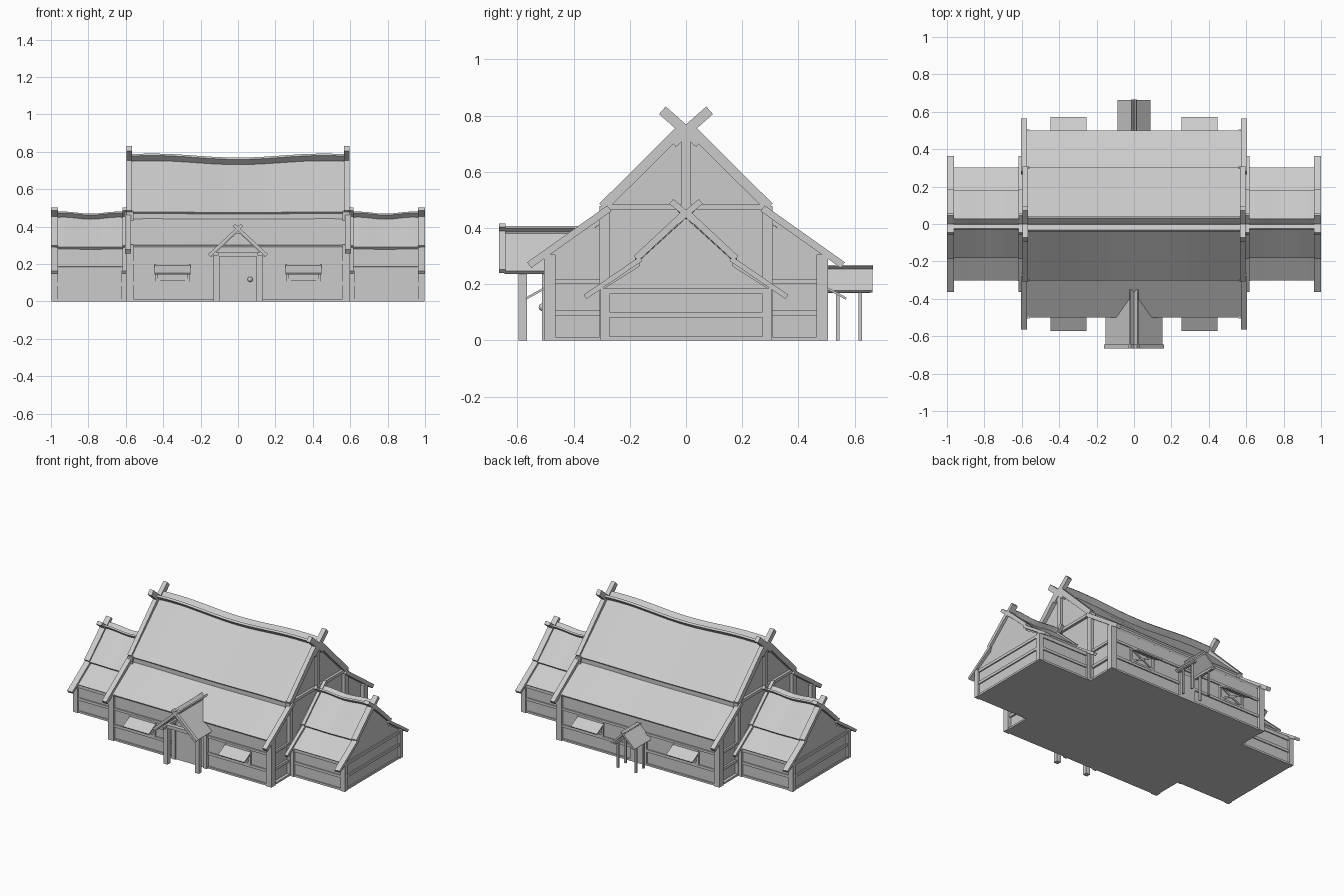
import bpy, bmesh
from math import cos, pi, hypot

if "Cube" in bpy.data.objects:
    bpy.data.objects.remove(bpy.data.objects["Cube"])


def extrude(name, prof, lo, hi, axis='x', n=1, sag=None):
    """Extrude a closed 2D profile (horizontal, z) along x or y; sag gives a droop per profile point."""
    bm = bmesh.new()
    rings = []
    for i in range(n + 1):
        t = lo + (hi - lo) * i / n
        u = 2 * i / n - 1
        droop = (cos(1.25 * pi * u) + 0.7) / 1.7
        ring = []
        for k, (h, z) in enumerate(prof):
            if sag:
                z -= sag[k] * droop
            ring.append(bm.verts.new((t, h, z) if axis == 'x' else (h, t, z)))
        rings.append(ring)
    m = len(prof)
    for r, s in zip(rings, rings[1:]):
        for k in range(m):
            bm.faces.new((r[k], r[(k + 1) % m], s[(k + 1) % m], s[k]))
    bm.faces.new(rings[0])
    bm.faces.new(rings[-1])
    bmesh.ops.recalc_face_normals(bm, faces=bm.faces)
    me = bpy.data.meshes.new(name)
    bm.to_mesh(me)
    bm.free()
    ob = bpy.data.objects.new(name, me)
    bpy.context.collection.objects.link(ob)
    return ob


def slab(name, a, b, t, lo, hi, axis='x', n=1, sag=(0, 0)):
    """Plank whose top edge runs a -> b, thickness t downward."""
    dx, dz = b[0] - a[0], b[1] - a[1]
    l = hypot(dx, dz)
    nx, nz = dz / l * t, -dx / l * t
    if nz > 0:
        nx, nz = -nx, -nz
    prof = [a, b, (b[0] + nx, b[1] + nz), (a[0] + nx, a[1] + nz)]
    return extrude(name, prof, lo, hi, axis, n, (sag[0], sag[1], sag[1], sag[0]))


def box(name, x0, x1, y0, y1, z0, z1):
    return extrude(name, [(y0, z0), (y1, z0), (y1, z1), (y0, z1)], x0, x1)


def span(s, a, b):
    return sorted((s * a, s * b))


# main hall body and base
half = [(0.49, 0), (0.49, 0.295), (0.28, 0.43), (0.28, 0.47), (0, 0.732)]
extrude("hall_body", half + [(-y, z) for y, z in half[-2::-1]], -0.575, 0.575)
box("hall_base", -0.595, 0.595, -0.5, 0.5, 0, 0.012)

for s in (-1, 1):
    # sagging two-tier roof and V-shaped ridge boards
    slab("hall_upper_roof", (0, 0.762), (s * 0.302, 0.478), 0.022, -0.572, 0.572, n=16, sag=(0.018, 0.003))
    slab("hall_lower_roof", (s * 0.27, 0.458), (s * 0.5, 0.302), 0.016, -0.572, 0.572, n=16, sag=(0.003, 0))
    slab("hall_ridge_board", (0, 0.755), (s * 0.032, 0.787), 0.014, -0.572, 0.572, n=16, sag=(0.018, 0.018))
    box("hall_purlin", -0.57, 0.57, *span(s, 0.27, 0.294), 0.44, 0.475)
    # long wall beams
    for z0, z1 in ((0.2, 0.216), (0.088, 0.106)):
        box("hall_wall_beam", -0.58, 0.58, *span(s, 0.48, 0.498), z0, z1)
    for e in (-1, 1):
        # gable boards with crossed tips
        x = span(e, 0.568, 0.597)
        slab("hall_gable_board", (s * 0.02, 0.773), (s * 0.308, 0.487), 0.035, *x)
        slab("hall_crossed_tip", (-s * 0.072, 0.832), (s * 0.06, 0.715), 0.036, *x)
        slab("hall_eave_board", (s * 0.28, 0.48), (s * 0.565, 0.278), 0.025, *span(e, 0.572, 0.604))
        # corner and gable posts
        box("hall_corner_post", *span(e, 0.56, 0.6), *span(s, 0.465, 0.506), 0, 0.305)
        box("hall_gable_post", *span(e, 0.56, 0.595), *span(s, 0.272, 0.307), 0, 0.478)

for e in (-1, 1):
    # gable end framing
    box("hall_king_post", *span(e, 0.56, 0.592), -0.016, 0.016, 0.46, 0.755)
    box("hall_tie_beam", *span(e, 0.56, 0.592), -0.3, 0.3, 0.465, 0.484)
    for z0, z1 in ((0.2, 0.216), (0.088, 0.106)):
        box("hall_end_beam", *span(e, 0.56, 0.588), -0.49, 0.49, z0, z1)

    # side wings
    half = [(0.292, 0), (0.292, 0.185), (0.165, 0.265), (0.165, 0.285), (0, 0.435)]
    extrude("wing_body", half + [(-y, z) for y, z in half[-2::-1]], *span(e, 0.57, 0.985))
    xr = span(e, 0.6, 0.975)
    for z0, z1 in ((0, 0.013), (0.082, 0.1), (0.165, 0.184)):
        box("wing_end_beam", *span(e, 0.97, 0.993), -0.295, 0.295, z0, z1)
    for s in (-1, 1):
        slab("wing_upper_roof", (0, 0.458), (s * 0.182, 0.292), 0.016, *xr, n=8, sag=(0.01, 0.002))
        slab("wing_lower_roof", (s * 0.16, 0.284), (s * 0.303, 0.188), 0.013, *xr, n=8, sag=(0.002, 0))
        slab("wing_ridge_board", (0, 0.455), (s * 0.024, 0.479), 0.011, *xr, n=8, sag=(0.01, 0.01))
        for z0, z1 in ((0, 0.013), (0.082, 0.1), (0.165, 0.184)):
            box("wing_wall_beam", *xr, *span(s, 0.285, 0.299), z0, z1)
        box("wing_corner_post", *span(e, 0.965, 0.997), *span(s, 0.273, 0.304), 0, 0.186)
        box("wing_inner_post", *span(e, 0.6, 0.622), *span(s, 0.273, 0.304), 0, 0.186)
        for x0, x1 in ((0.596, 0.617), (0.962, 1.0)):
            x = span(e, x0, x1)
            slab("wing_gable_board", (s * 0.012, 0.462), (s * 0.186, 0.3), 0.024, *x)
            slab("wing_crossed_tip", (-s * 0.045, 0.503), (s * 0.04, 0.43), 0.022, *x)
            slab("wing_eave_board", (s * 0.165, 0.298), (s * 0.364, 0.162), 0.018, *x)

# windows with propped shutters, front and back
for s in (-1, 1):
    for c in (-0.35, 0.35):
        y = span(s, 0.485, 0.5)
        box("window_sill", c - 0.09, c + 0.09, *y, 0.102, 0.114)
        box("window_lintel", c - 0.09, c + 0.09, *y, 0.19, 0.205)
        for d in (-1, 1):
            box("window_jamb", *sorted((c + d * 0.078, c + d * 0.092)), *y, 0.105, 0.2)
            slab("window_brace", (c - d * 0.08, 0.2), (c + d * 0.08, 0.12), 0.01, *span(s, 0.485, 0.497), axis='y')
        slab("window_shutter", (s * 0.49, 0.197), (s * 0.572, 0.152), 0.008, c - 0.096, c + 0.096)

# front door
box("front_door", -0.105, 0.108, -0.503, -0.48, 0, 0.25)
bpy.ops.mesh.primitive_uv_sphere_add(segments=12, ring_count=8, radius=0.014, location=(0.065, -0.51, 0.118))
bpy.context.object.name = "door_knob"
bpy.ops.object.shade_smooth()

# front porch
box("porch_tie_beam", -0.13, 0.13, -0.595, -0.567, 0.24, 0.262)
box("porch_ridge_pole", -0.012, 0.012, -0.64, -0.36, 0.36, 0.385)
for s in (-1, 1):
    slab("porch_roof", (0, 0.392), (s * 0.152, 0.247), 0.014, -0.645, -0.34, 'y')
    slab("porch_ridge_board", (0, 0.39), (s * 0.018, 0.407), 0.009, -0.66, -0.35, 'y')
    slab("porch_gable_board", (-s * 0.016, 0.416), (s * 0.16, 0.252), 0.018, -0.665, -0.643, 'y')
    box("porch_post", *span(s, 0.1, 0.13), -0.596, -0.566, 0, 0.262)
    box("door_jamb", *span(s, 0.103, 0.128), -0.512, -0.48, 0, 0.262)
    box("porch_side_beam", *span(s, 0.103, 0.127), -0.64, -0.49, 0.245, 0.262)

# small back porch
box("back_door", -0.06, 0.06, 0.48, 0.5, 0, 0.17)
for s in (-1, 1):
    slab("back_porch_roof", (0, 0.262), (s * 0.088, 0.178), 0.011, 0.46, 0.664, 'y')
    slab("back_porch_ridge", (0, 0.257), (s * 0.012, 0.268), 0.007, 0.46, 0.665, 'y')
    box("back_porch_beam", *span(s, 0.058, 0.074), 0.48, 0.655, 0.168, 0.182)
    for y in (0.54, 0.62):
        box("back_porch_post", *span(s, 0.06, 0.072), y - 0.006, y + 0.006, 0, 0.18)
